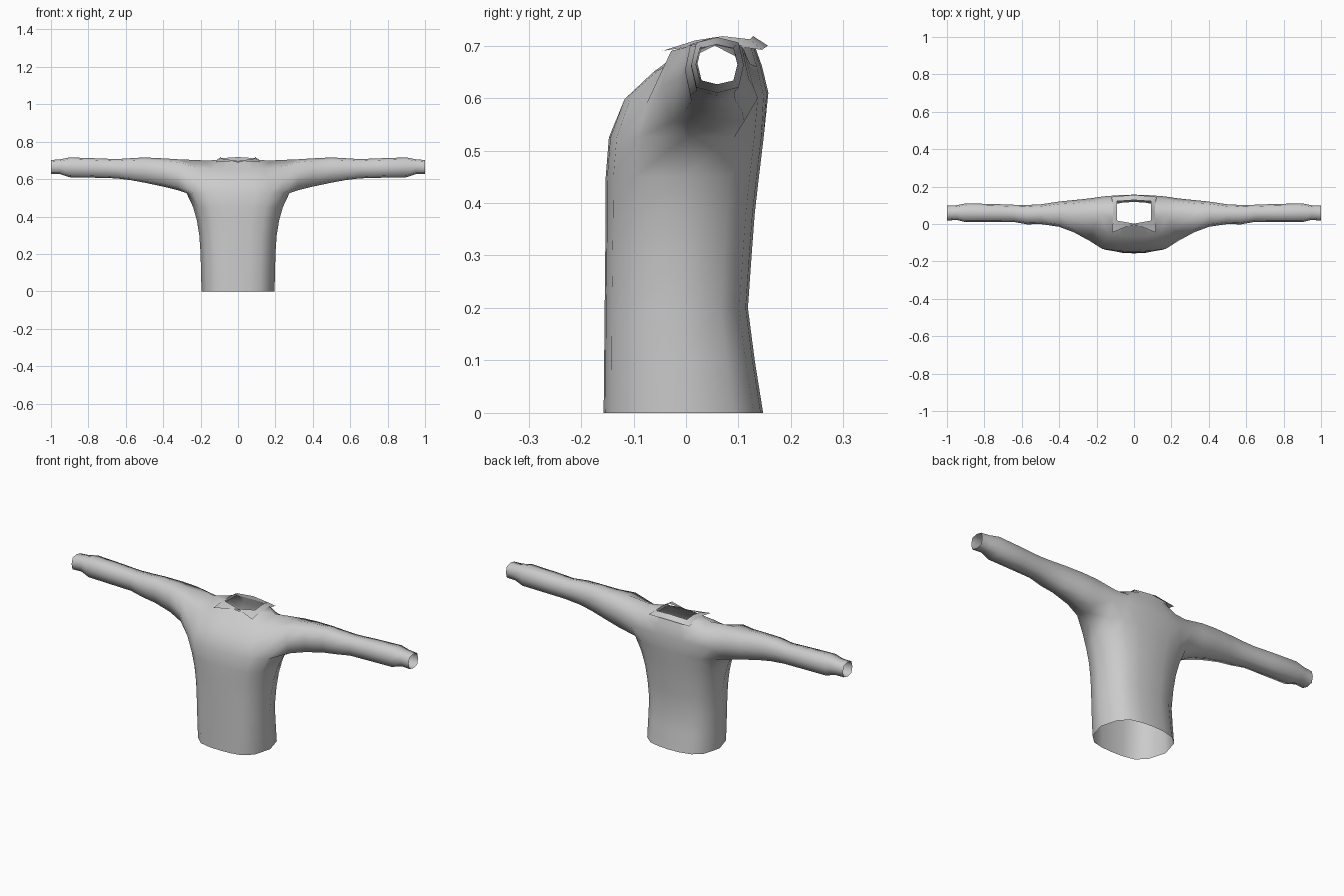
import bpy, bmesh, math

cube = bpy.data.objects.get("Cube")
if cube:
    bpy.data.objects.remove(cube, do_unlink=True)

cloth = bpy.data.materials.new("grey_cloth")
cloth.use_nodes = True
grey = (0.6, 0.6, 0.6, 1)
cloth.diffuse_color = grey
cloth.node_tree.nodes["Principled BSDF"].inputs["Base Color"].default_value = grey


def finish(name, bm, angle):
    """Turn a +x half into a mirrored, smooth shaded object."""
    bmesh.ops.recalc_face_normals(bm, faces=bm.faces)
    mesh = bpy.data.meshes.new(name)
    bm.to_mesh(mesh)
    bm.free()
    mesh.materials.append(cloth)
    obj = bpy.data.objects.new(name, mesh)
    bpy.context.collection.objects.link(obj)
    mirror = obj.modifiers.new("mirror", "MIRROR")
    mirror.merge_threshold = 0.0005
    bpy.ops.object.select_all(action="DESELECT")
    obj.select_set(True)
    bpy.context.view_layer.objects.active = obj
    bpy.ops.object.modifier_apply(modifier="mirror")
    bpy.ops.object.shade_smooth_by_angle(angle=math.radians(angle))
    return obj


def bridge(bm, a, b, closed=False):
    n = len(a)
    for i in range(n if closed else n - 1):
        k = (i + 1) % n
        bm.faces.new((a[i], a[k], b[k], b[i]))


bm = bmesh.new()

# Torso: half rings from front centre, round the side, to back centre
FRACTIONS = (0, 0.32, 0.62, 0.86, 1, 0.86, 0.62, 0.32, 0)
DEPTHS = (-1, -0.98, -0.9, -0.62, 0, 0.62, 0.88, 0.97, 1)
RINGS = [  # height, half width, front, back
    (0, 0.195, -0.157, 0.147), (0.1, 0.198, -0.156, 0.131),
    (0.2, 0.2, -0.155, 0.118), (0.3, 0.207, -0.154, 0.125),
    (0.38, 0.22, -0.153, 0.131), (0.45, 0.24, -0.153, 0.139),
    (0.525, 0.275, -0.147, 0.148)]
rings = []
for z, width, front, back in RINGS:
    mid, half = (front + back) / 2, (back - front) / 2
    rings.append([bm.verts.new((width * f, mid + half * d, z))
                  for f, d in zip(FRACTIONS, DEPTHS)])
for low, high in zip(rings, rings[1:]):
    bridge(bm, low, high)
top = rings[-1]

# Yoke: rows from the chest and back up to the neckline
shoulder = bm.verts.new((0.18, 0.055, 0.7))


def yoke(start, rows, neck):
    """Rows run from centre to armhole; returns the armhole edge."""
    previous, rim = start, []
    for row in rows:
        verts = [bm.verts.new(p) for p in row]
        bridge(bm, previous, verts)
        previous = verts
        rim.append(verts[-1])
    line = [bm.verts.new(p) for p in neck] + [shoulder]
    bridge(bm, previous, line)
    return rim, line[2]


front_rim, front_neck = yoke(
    top[:4],
    [[(0, -0.117, 0.598), (0.08, -0.117, 0.598), (0.16, -0.108, 0.594), (0.235, -0.075, 0.59)],
     [(0, -0.065, 0.645), (0.07, -0.064, 0.648), (0.14, -0.05, 0.655), (0.21, -0.025, 0.66)]],
    [(0, -0.008, 0.692), (0.05, 0.002, 0.698), (0.09, 0.018, 0.702)])
back_rim, back_neck = yoke(
    top[:4:-1],
    [[(0, 0.157, 0.61), (0.08, 0.154, 0.608), (0.16, 0.148, 0.604), (0.235, 0.137, 0.6)],
     [(0, 0.145, 0.66), (0.07, 0.142, 0.66), (0.14, 0.135, 0.66), (0.21, 0.122, 0.665)]],
    [(0, 0.128, 0.708), (0.05, 0.126, 0.706), (0.09, 0.122, 0.702)])
bm.faces.new((front_neck, shoulder, back_neck))

# Sleeve: boxy eight sided loops from armhole to open cuff
loop = [top[4], top[3], *front_rim, shoulder, *reversed(back_rim), top[5]]
SLEEVE = [  # x, front, back, bottom, top
    (0.32, -0.045, 0.128, 0.54, 0.706), (0.4, -0.015, 0.12, 0.56, 0.711),
    (0.5, 0, 0.105, 0.581, 0.716), (0.57, -0.002, 0.102, 0.594, 0.712),
    (0.65, 0.012, 0.103, 0.604, 0.707), (0.75, 0.01, 0.107, 0.607, 0.711),
    (0.9, 0.01, 0.11, 0.61, 0.716), (0.95, 0.022, 0.1, 0.626, 0.706),
    (1, 0.018, 0.098, 0.626, 0.702)]
for x, front, back, low, high in SLEEVE:
    ring = []
    for i in range(8):
        a = math.tau * i / 8
        stretch = 1.14 if i % 2 else 1
        ring.append(bm.verts.new((
            x,
            (front + back) / 2 - math.sin(a) * stretch * (back - front) / 2,
            (low + high) / 2 - math.cos(a) * stretch * (high - low) / 2)))
    bridge(bm, loop, ring, closed=True)
    loop = ring
finish("shirt_body", bm, 80)

# Collar: folded strip, inner edge on the neckline, pointed at the front
bm = bmesh.new()
inner = [(0, -0.006, 0.694), (0.09, 0.018, 0.71), (0.092, 0.07, 0.718),
         (0.09, 0.122, 0.712), (0, 0.128, 0.718)]
outer = [(0, 0.002, 0.697), (0.115, -0.045, 0.69), (0.112, 0.05, 0.704),
         (0.12, 0.145, 0.692), (0, 0.156, 0.7)]
bridge(bm, [bm.verts.new(p) for p in inner], [bm.verts.new(p) for p in outer])
# Short stand joining the fold to the neckline
edge = [bm.verts.new(p) for p in inner[1:]]
base = [bm.verts.new((x, y, 0.7)) for x, y, z in inner[1:]]
bridge(bm, edge, base)
finish("collar", bm, 40)
